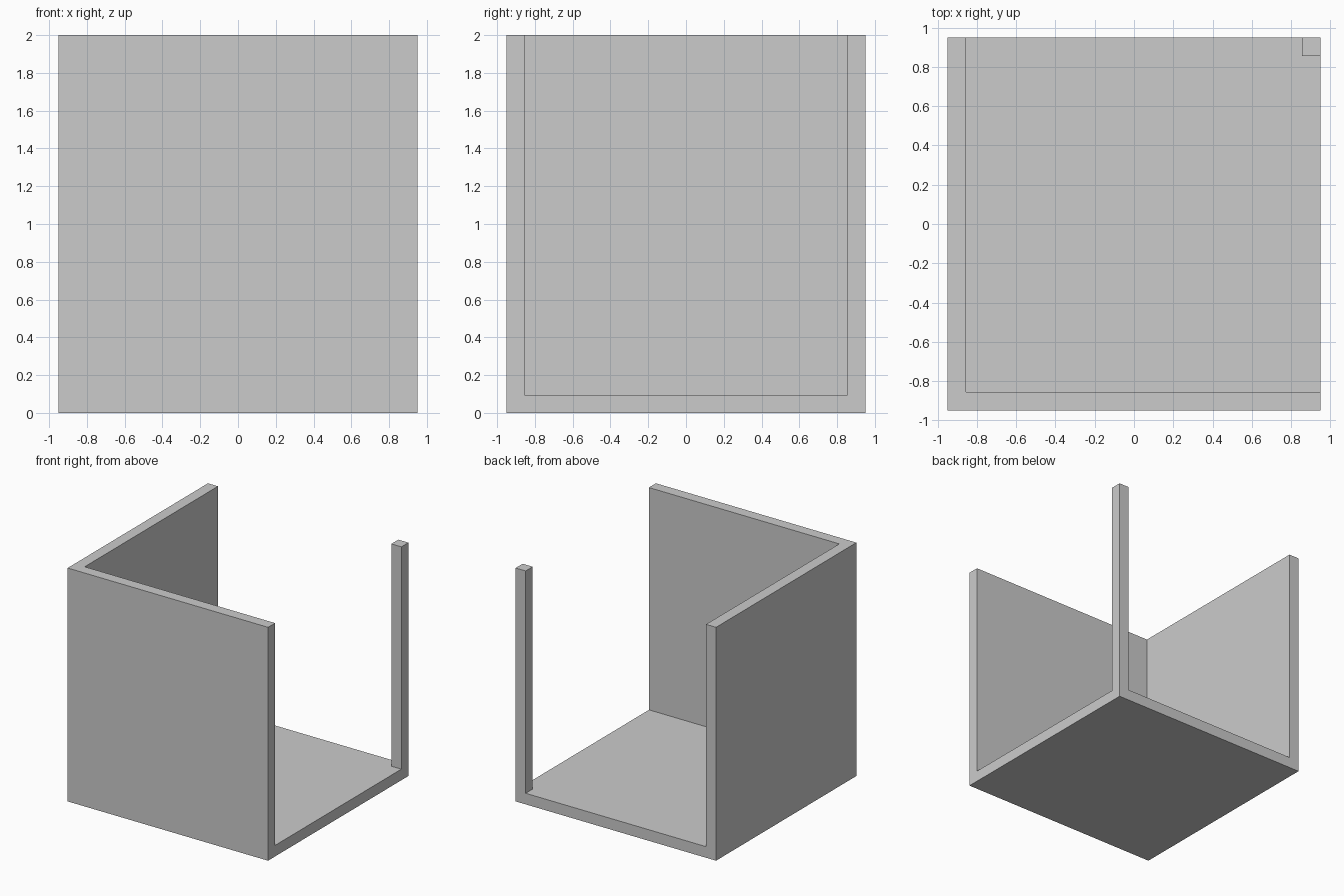
import bpy, bmesh

if "Cube" in bpy.data.objects:
    bpy.data.objects.remove(bpy.data.objects["Cube"])

HALF, HEIGHT, WALL = 0.95, 2.0, 0.095
cuts = [-HALF, -HALF + WALL, HALF - WALL, HALF]

bm = bmesh.new()

# Floor plan split into 3 x 3 cells
grid = [[bm.verts.new((x, y, 0)) for y in cuts] for x in cuts]
cells = [bm.faces.new((grid[i][j], grid[i + 1][j], grid[i + 1][j + 1], grid[i][j + 1]))
         for i in range(3) for j in range(3)]


def raise_faces(faces, height):
    """Extrude faces upward and return the new top faces."""
    result = bmesh.ops.extrude_face_region(bm, geom=faces, use_keep_orig=True)["geom"]
    verts = [g for g in result if isinstance(g, bmesh.types.BMVert)]
    bmesh.ops.translate(bm, verts=verts, vec=(0, 0, height))
    return [g for g in result if isinstance(g, bmesh.types.BMFace)]


# Floor slab
top = raise_faces(cells, WALL)
top = [f for f in top if f.calc_center_median().z > WALL - 1e-4]

# Left wall, front wall and back right corner post
inner = HALF - WALL
raised = []
for f in top:
    c = f.calc_center_median()
    if c.x < -inner or c.y < -inner or (c.x > inner and c.y > inner):
        raised.append(f)
result = bmesh.ops.extrude_face_region(bm, geom=raised)["geom"]
bmesh.ops.translate(bm, verts=[g for g in result if isinstance(g, bmesh.types.BMVert)],
                    vec=(0, 0, HEIGHT - WALL))
leftover = [f for f in raised if f.is_valid]
if leftover:
    bmesh.ops.delete(bm, geom=leftover, context="FACES_ONLY")

# Merge flat regions into clean faces
bmesh.ops.recalc_face_normals(bm, faces=bm.faces)
bmesh.ops.dissolve_limit(bm, angle_limit=0.01, verts=bm.verts, edges=bm.edges)

mesh = bpy.data.meshes.new("open_box")
bm.to_mesh(mesh)
bm.free()
box = bpy.data.objects.new("open_box", mesh)
bpy.context.collection.objects.link(box)
